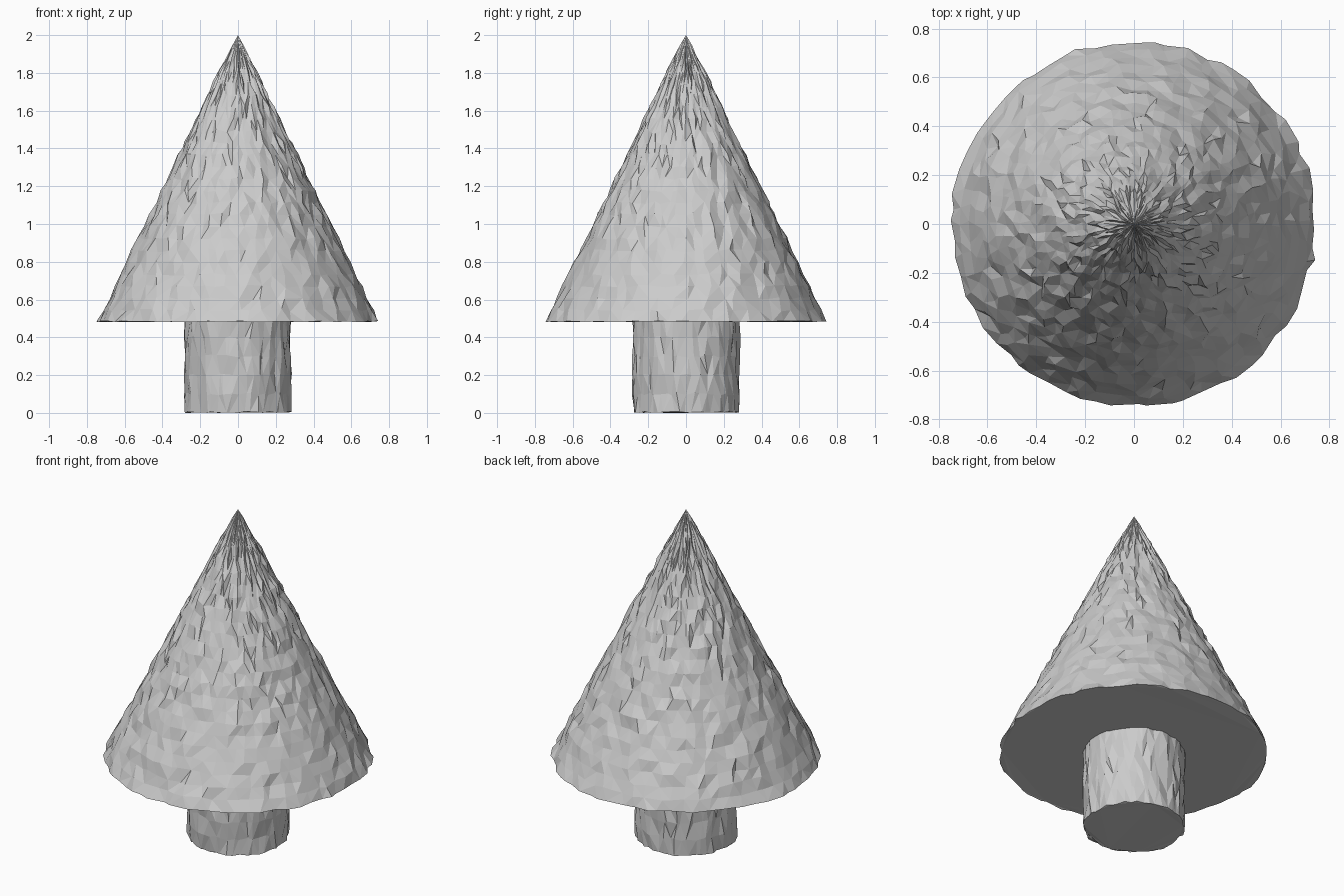
import bpy, bmesh, random
from math import sin, cos, pi

if "Cube" in bpy.data.objects:
    bpy.data.objects.remove(bpy.data.objects["Cube"])

random.seed(4)


def rough_lathe(name, profile, sides, jitter, tip=None):
    """Flat-shaded ring stack with a hand-carved, jittered surface."""
    bm = bmesh.new()
    rings = []
    for k, (r, z) in enumerate(profile):
        ring = []
        for i in range(sides):
            a = 2 * pi * (i + 0.35 * random.uniform(-1, 1)) / sides
            rr = r + random.uniform(-1, 1) * min(jitter, r * 0.12)
            dz = random.uniform(0, 0.008) if k == 0 else random.uniform(-0.008, 0.008)
            ring.append(bm.verts.new((rr * cos(a), rr * sin(a), z + dz)))
        rings.append(ring)
    for low, high in zip(rings, rings[1:]):
        for i in range(sides):
            j = (i + 1) % sides
            bm.faces.new((low[i], low[j], high[j], high[i]))
    # flat underside
    bm.faces.new(rings[0][::-1])
    # pointed tip or flat top
    top = rings[-1]
    if tip is None:
        bm.faces.new(top)
    else:
        point = bm.verts.new((0, 0, tip))
        for i in range(sides):
            bm.faces.new((top[i], top[(i + 1) % sides], point))
    bmesh.ops.triangulate(bm, faces=bm.faces[:])
    bmesh.ops.recalc_face_normals(bm, faces=bm.faces[:])
    mesh = bpy.data.meshes.new(name)
    bm.to_mesh(mesh)
    bm.free()
    obj = bpy.data.objects.new(name, mesh)
    bpy.context.collection.objects.link(obj)
    return obj


# Trunk
rough_lathe("trunk", [(0.28, 0.5 * k / 5) for k in range(6)], 48, 0.009)

# Foliage cone
base_r, base_z, tip_z, rows = 0.745, 0.48, 2.0, 24
cone = [(base_r * (1 - k / rows), base_z + (tip_z - base_z) * k / rows)
        for k in range(rows)]
rough_lathe("foliage_cone", cone, 64, 0.012, tip=tip_z)
